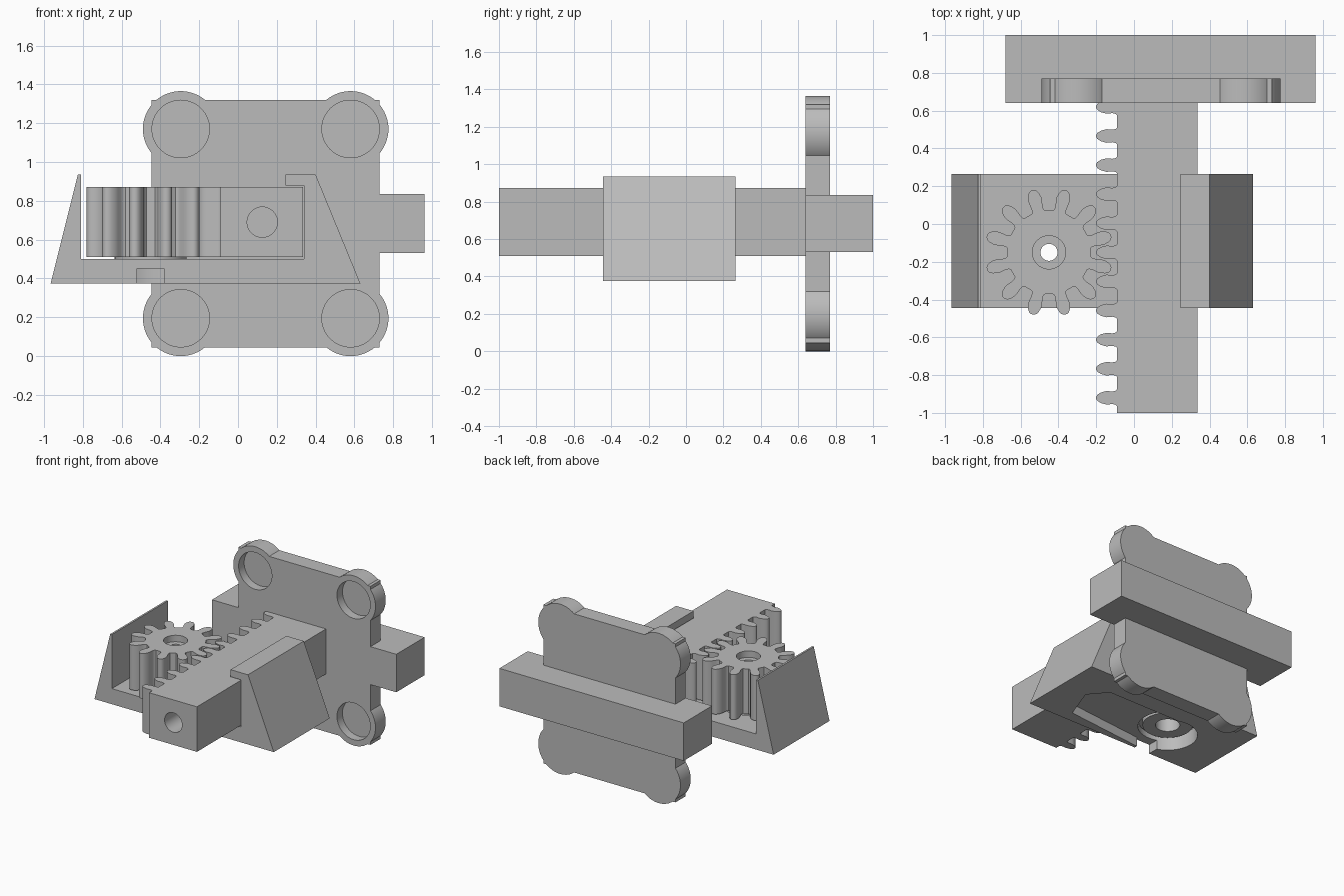
import bpy, bmesh, math

cube = bpy.data.objects.get("Cube")
if cube:
    bpy.data.objects.remove(cube, do_unlink=True)

grey = bpy.data.materials.new("plain_grey")
grey.use_nodes = True
colour = (0.5, 0.5, 0.5, 1)
grey.diffuse_color = colour
for node in grey.node_tree.nodes:
    if node.type == 'BSDF_PRINCIPLED':
        node.inputs["Base Color"].default_value = colour


def prism(name, outline, lo, hi, plane="xy"):
    """Extrude a 2D outline along z (plane xy) or along y (plane xz)."""
    place = (lambda a, b, h: (a, b, h)) if plane == "xy" else (lambda a, b, h: (a, h, b))
    bm = bmesh.new()
    bottom = [bm.verts.new(place(a, b, lo)) for a, b in outline]
    top = [bm.verts.new(place(a, b, hi)) for a, b in outline]
    bm.faces.new(bottom)
    bm.faces.new(top)
    for i in range(len(outline)):
        j = (i + 1) % len(outline)
        bm.faces.new((bottom[i], bottom[j], top[j], top[i]))
    bmesh.ops.recalc_face_normals(bm, faces=bm.faces)
    mesh = bpy.data.meshes.new(name)
    bm.to_mesh(mesh)
    bm.free()
    mesh.materials.append(grey)
    ob = bpy.data.objects.new(name, mesh)
    bpy.context.collection.objects.link(ob)
    return ob


def circle(x, y, r, n=64):
    return [(x + r * math.cos(math.tau * i / n), y + r * math.sin(math.tau * i / n))
            for i in range(n)]


def rect(x0, x1, y0, y1):
    return [(x0, y0), (x1, y0), (x1, y1), (x0, y1)]


def select(ob):
    bpy.ops.object.select_all(action='DESELECT')
    ob.select_set(True)
    bpy.context.view_layer.objects.active = ob


def combine(ob, others, operation):
    """Apply booleans one at a time and discard the tools."""
    for other in others:
        select(ob)
        mod = ob.modifiers.new("bool", 'BOOLEAN')
        mod.operation, mod.solver, mod.object = operation, 'EXACT', other
        bpy.ops.object.modifier_apply(modifier=mod.name)
        bpy.data.objects.remove(other, do_unlink=True)


def smooth(ob):
    select(ob)
    bpy.ops.object.shade_smooth_by_angle(angle=math.radians(35))


# Mounting plate with four round corners, each with a blind pocket
corners = [(x, z) for x in (-0.295, 0.58) for z in (0.195, 1.17)]
plate = prism("mounting_plate", rect(-0.445, 0.73, 0.045, 1.32), 0.64, 0.77, "xz")
combine(plate, [prism("lobe", circle(x, z, 0.195), 0.64, 0.77, "xz") for x, z in corners], 'UNION')
combine(plate, [prism("pocket", circle(x, z, 0.148), 0.5, 0.71, "xz") for x, z in corners],
        'DIFFERENCE')

# Cross bar flush with the front of the plate
combine(plate, [prism("cross_bar", rect(-0.68, 0.96, 0.53, 0.835), 0.64, 1.0, "xz")], 'UNION')
smooth(plate)

# Toothed rack with a bore in its front end
PITCH = 0.154
tooth = [(-0.09, -0.044), (-0.097, -0.037), (-0.115, -0.033), (-0.145, -0.036),
         (-0.175, -0.028), (-0.194, -0.016), (-0.2, -0.006)]
tooth += [(x, -y) for x, y in reversed(tooth)]
outline = [(0.335, 0.7), (0.335, -1), (-0.09, -1)]
for k in range(11):
    outline += [(x, -0.92 + k * PITCH + y) for x, y in tooth]
outline.append((-0.09, 0.7))
rack = prism("rack", outline, 0.51, 0.872)
combine(rack, [prism("bore", circle(0.125, 0.69, 0.078), -1.1, -0.5, "xz")], 'DIFFERENCE')
smooth(rack)

# Pinion gear
GX, GY, TEETH = -0.45, -0.15, 12
flank = [(0.222, -9.5), (0.23, -7.6), (0.25, -7), (0.275, -7.3), (0.295, -7),
         (0.318, -5.4), (0.333, -3.6), (0.34, -1.4)]
flank += [(r, -a) for r, a in reversed(flank)]
outline = []
for k in range(TEETH):
    for r, a in flank:
        angle = math.radians((k + 0.5) * 360 / TEETH + a)
        outline.append((GX + r * math.cos(angle), GY + r * math.sin(angle)))
gear = prism("pinion_gear", outline, 0.51, 0.872)
combine(gear, [prism("hub", circle(GX, GY, 0.185), 0.46, 0.6)], 'UNION')
combine(gear, [prism("shaft_hole", circle(GX, GY, 0.045), 0.3, 1),
               prism("top_recess", circle(GX, GY, 0.088), 0.82, 1),
               prism("socket", circle(GX, GY, 0.09), 0.3, 0.62)], 'DIFFERENCE')
smooth(gear)

# Base tray: sloped sides, a thin wall on the right and a hook over the rack
profile = [(-0.965, 0.375), (-0.825, 0.935), (-0.81, 0.935), (-0.81, 0.5), (0.34, 0.5),
           (0.34, 0.878), (0.245, 0.878), (0.245, 0.935), (0.4, 0.935), (0.63, 0.375)]
base = prism("base_tray", profile, -0.445, 0.265, "xz")

# Underside: hole below the gear, shallow pocket and a slot through the front
combine(base, [
    prism("gear_hole", circle(GX, GY, 0.22), 0.3, 0.6),
    prism("motor_pocket", [(0.3, -0.35), (0.4, -0.08), (0.28, 0.06), (-0.45, 0.06),
                           (-0.52, -0.38), (-0.38, -0.42)], 0.3, 0.45),
    prism("front_slot", rect(-0.52, -0.38, -0.6, -0.2), 0.3, 0.45)], 'DIFFERENCE')
smooth(base)
